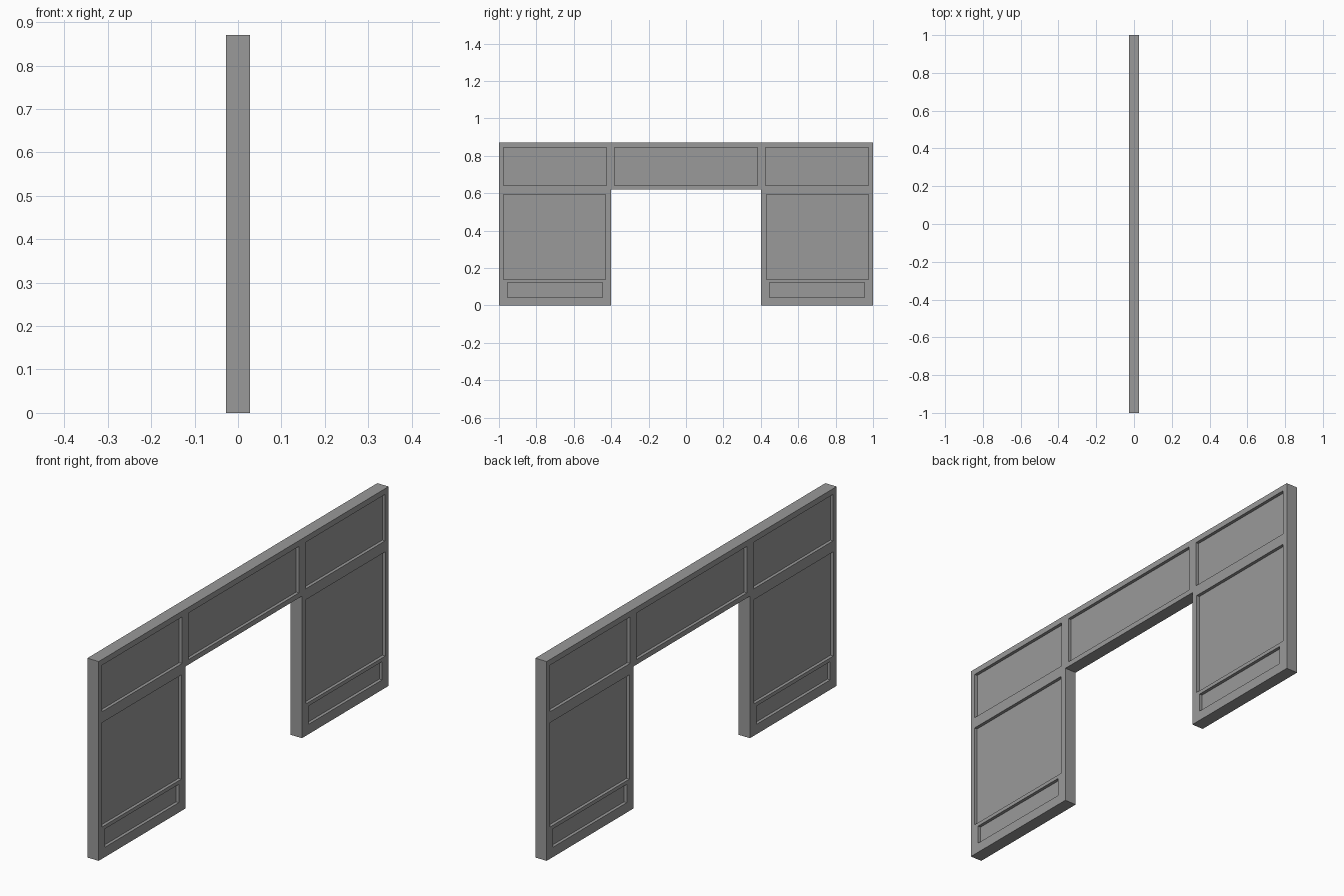
import bpy
import bmesh
from mathutils import Matrix, Vector

cube = bpy.data.objects.get("Cube")
if cube:
    bpy.data.objects.remove(cube, do_unlink=True)

HALF_THICK = 0.0275
RECESS = 0.0137
HEIGHT = 0.87

grey = bpy.data.materials.new("plain_grey")
grey.use_nodes = True
colour = (0.32, 0.32, 0.32, 1)
grey.diffuse_color = colour
grey.node_tree.nodes["Principled BSDF"].inputs["Base Color"].default_value = colour


def new_object(name, bm):
    bmesh.ops.recalc_face_normals(bm, faces=bm.faces)
    mesh = bpy.data.meshes.new(name)
    bm.to_mesh(mesh)
    bm.free()
    mesh.materials.append(grey)
    obj = bpy.data.objects.new(name, mesh)
    bpy.context.collection.objects.link(obj)
    return obj


def add_box(bm, low, high):
    low, high = Vector(low), Vector(high)
    place = Matrix.Translation((low + high) / 2) @ Matrix.Diagonal((*(high - low), 1))
    bmesh.ops.create_cube(bm, size=1, matrix=place)


# Arch-shaped slab: one outline pushed through its thickness
bm = bmesh.new()
half = [(1, HEIGHT), (1, 0), (0.402, 0), (0.402, 0.62)]
outline = half + [(-y, z) for y, z in reversed(half)]
face = bm.faces.new([bm.verts.new((-HALF_THICK, y, z)) for y, z in outline])
pushed = bmesh.ops.extrude_face_region(bm, geom=[face])["geom"]
bmesh.ops.translate(bm, vec=(2 * HALF_THICK, 0, 0),
                    verts=[v for v in pushed if isinstance(v, bmesh.types.BMVert)])
wall = new_object("panelled_archway", bm)

# Sunken panels on both faces: (y from, y to, z from, z to)
side_panels = [
    (0.425, 0.976, 0.642, 0.845),
    (0.430, 0.977, 0.139, 0.594),
    (0.447, 0.955, 0.043, 0.123),
]
panels = [(-0.382, 0.382, 0.642, 0.845)] + side_panels
panels += [(-b, -a, low, high) for a, b, low, high in side_panels]
bm = bmesh.new()
floor = HALF_THICK - RECESS
for y0, y1, z0, z1 in panels:
    add_box(bm, (floor, y0, z0), (0.1, y1, z1))
    add_box(bm, (-0.1, y0, z0), (-floor, y1, z1))
cutter = new_object("panel_cutter", bm)
cutter.hide_render = True

# Carve the panels, then discard the cutter
carve = wall.modifiers.new("sunken_panels", "BOOLEAN")
carve.operation = "DIFFERENCE"
carve.solver = "EXACT"
carve.object = cutter
bpy.context.view_layer.objects.active = wall
wall.select_set(True)
bpy.ops.object.modifier_apply(modifier=carve.name)
bpy.data.objects.remove(cutter, do_unlink=True)
